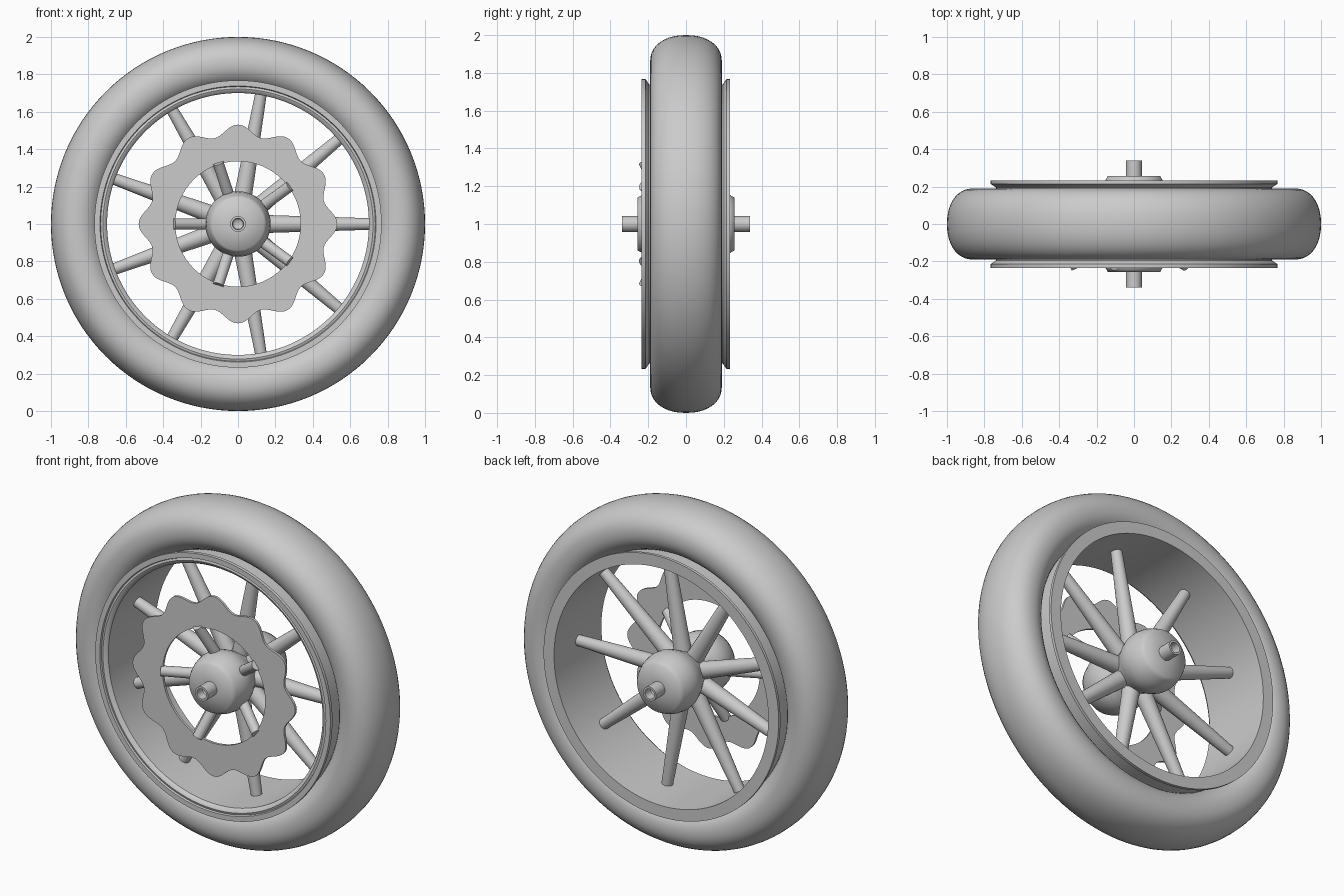
import bpy, bmesh
from math import sin, cos, pi, radians, copysign
from mathutils import Vector

if "Cube" in bpy.data.objects:
    bpy.data.objects.remove(bpy.data.objects["Cube"])

CENTRE = Vector((0, 0, 1))


def finish(name, bm, angle=35):
    bmesh.ops.recalc_face_normals(bm, faces=bm.faces)
    mesh = bpy.data.meshes.new(name)
    bm.to_mesh(mesh)
    bm.free()
    ob = bpy.data.objects.new(name, mesh)
    bpy.context.collection.objects.link(ob)
    bpy.ops.object.select_all(action='DESELECT')
    ob.select_set(True)
    bpy.context.view_layer.objects.active = ob
    bpy.ops.object.shade_smooth_by_angle(angle=radians(angle))
    return ob


def lathe(name, profile, steps=96, angle=35):
    """Spin a closed (radius, y) profile around the axle."""
    bm = bmesh.new()
    rings = []
    for i in range(steps):
        a = 2 * pi * i / steps
        rings.append([bm.verts.new((r * cos(a), y, 1 + r * sin(a))) for r, y in profile])
    n = len(profile)
    for i in range(steps):
        p, q = rings[i], rings[(i + 1) % steps]
        for j in range(n):
            k = (j + 1) % n
            bm.faces.new((p[j], p[k], q[k], q[j]))
    bmesh.ops.remove_doubles(bm, verts=bm.verts, dist=1e-5)
    return finish(name, bm, angle)


def rod(name, a, r0, y0, r1, y1, rad0, rad1):
    """Tapered rod at angle a, from (r0, y0) to (r1, y1)."""
    start = CENTRE + Vector((r0 * cos(a), y0, r0 * sin(a)))
    end = CENTRE + Vector((r1 * cos(a), y1, r1 * sin(a)))
    d = end - start
    bm = bmesh.new()
    bmesh.ops.create_cone(bm, cap_ends=True, segments=24, radius1=rad0, radius2=rad1, depth=d.length)
    m = d.to_track_quat('Z', 'Y').to_matrix().to_4x4()
    m.translation = (start + end) / 2
    bmesh.ops.transform(bm, matrix=m, verts=bm.verts)
    return finish(name, bm)


# Tyre: slightly squared oval section
def power(v):
    return copysign(abs(v) ** 0.91, v)


lathe("tyre", [(0.86 + 0.14 * power(cos(2 * pi * i / 40)), 0.19 * power(sin(2 * pi * i / 40)))
               for i in range(40)], 128, 60)

# Rim: barrel with tapered flanges on both sides, rounded bead on the front lip
lathe("rim", [(0.70, 0.232), (0.768, 0.232), (0.768, 0.215), (0.738, 0.195),
              (0.738, -0.195), (0.768, -0.215), (0.768, -0.235), (0.738, -0.235),
              (0.734, -0.225), (0.722, -0.229), (0.710, -0.224), (0.70, -0.21)], 128)

# Hub: two rounded lobes joined by a waist
half = [(0.13, 0.0), (0.137, 0.035), (0.158, 0.075), (0.172, 0.115), (0.175, 0.15),
        (0.168, 0.195), (0.152, 0.235), (0.14, 0.257)]
hub_profile = [(0.03, -0.257)] + [(r, -y) for r, y in reversed(half[1:])] + half + [(0.03, 0.257)]
lathe("hub", hub_profile, 64, 80)

# Axle: bar with hollow ends
lathe("axle", [(0, -0.27), (0.028, -0.29), (0.03, -0.34), (0.042, -0.34),
               (0.042, 0.34), (0.03, 0.34), (0.028, 0.29), (0, 0.27)], 32)

# Main spokes
for i in range(9):
    rod("spoke", radians(40 * i), 0.08, 0, 0.705, 0, 0.05, 0.031)

# Brake disc with a wavy edge
bm = bmesh.new()
N = 240
rows = []
for i in range(N):
    a = 2 * pi * i / N
    ro = 0.503 + 0.028 * cos(12 * a)
    rows.append([bm.verts.new((r * cos(a), y, 1 + r * sin(a)))
                 for r, y in ((0.335, -0.225), (ro, -0.225), (ro, -0.21), (0.335, -0.21))])
for i in range(N):
    p, q = rows[i], rows[(i + 1) % N]
    for j in range(4):
        k = (j + 1) % 4
        bm.faces.new((p[j], p[k], q[k], q[j]))
finish("brake_disc", bm)

# Short slanted arms carrying the disc
for i in range(5):
    rod("disc_arm", radians(36 + 72 * i), 0.08, -0.10, 0.345, -0.223, 0.031, 0.029)
